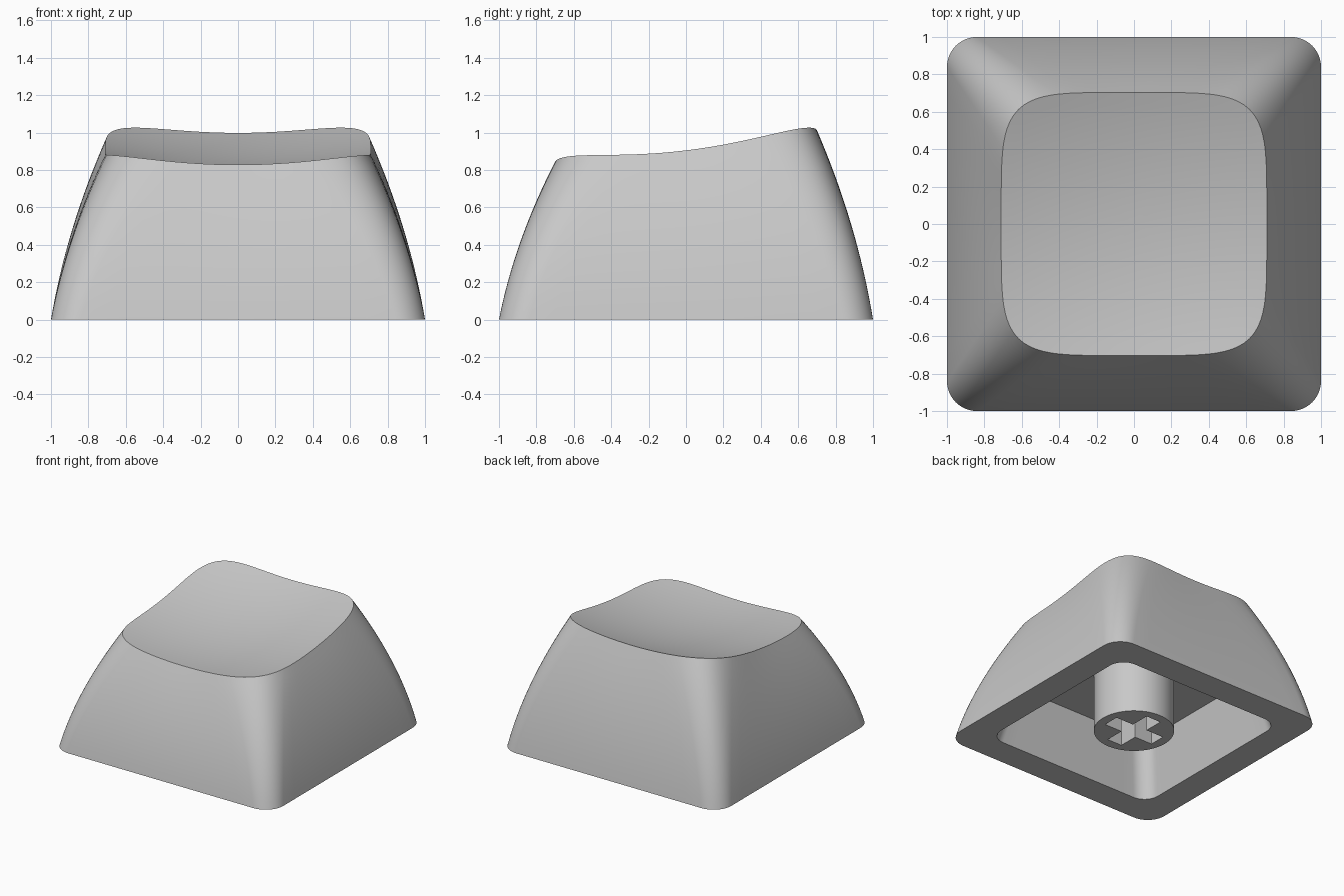
import bpy, bmesh, math

default = bpy.data.objects.get("Cube")
if default:
    bpy.data.objects.remove(default, do_unlink=True)

grey = bpy.data.materials.new("light grey plastic")
grey.use_nodes = True
tone = (0.58, 0.58, 0.58, 1)
grey.diffuse_color = tone
grey.node_tree.nodes["Principled BSDF"].inputs["Base Color"].default_value = tone

CORNER, EDGE = 12, 12


def quarter_turns(points):
    """Repeat points around the z axis in four quarter turns."""
    out = []
    for q in range(4):
        ca, sa = round(math.cos(q * math.pi / 2)), round(math.sin(q * math.pi / 2))
        out += [(x * ca - y * sa, x * sa + y * ca) for x, y in points]
    return out


def rounded_square(half, radius):
    c = half - radius
    side = [(half, -c + 2 * c * i / EDGE) for i in range(EDGE)]
    for i in range(CORNER):
        a = math.pi / 2 * i / CORNER
        side.append((c + radius * math.cos(a), c + radius * math.sin(a)))
    return quarter_turns(side)


def superellipse(half_x, half_y, power):
    """Bowed square whose points line up with those of a rounded square."""
    out = []
    for x, y in rounded_square(1, 0.42):
        f = 1 / (abs(x) ** power + abs(y) ** power) ** (1 / power)
        out.append((x * f * half_x, y * f * half_y))
    return out


def dish(x, y):
    """Height of the scooped, tilted top."""
    return 0.833 + 0.121 * y + 0.143 * x * x + 0.163 * y * y


def bridge(bm, a, b):
    for i in range(len(a)):
        j = (i + 1) % len(a)
        bm.faces.new((a[i], a[j], b[j], b[i]))


def finish(bm, name):
    bmesh.ops.recalc_face_normals(bm, faces=bm.faces)
    mesh = bpy.data.meshes.new(name)
    bm.to_mesh(mesh)
    bm.free()
    mesh.materials.append(grey)
    ob = bpy.data.objects.new(name, mesh)
    bpy.context.collection.objects.link(ob)
    return ob


def select(ob):
    bpy.ops.object.select_all(action='DESELECT')
    ob.select_set(True)
    bpy.context.view_layer.objects.active = ob


def prism(name, pts, z0, z1):
    bm = bmesh.new()
    low = [bm.verts.new((x, y, z0)) for x, y in pts]
    high = [bm.verts.new((x, y, z1)) for x, y in pts]
    bridge(bm, low, high)
    bm.faces.new(low)
    bm.faces.new(high)
    return finish(bm, name)


# Cap shell: curved outer walls from the base outline to the top outline
bm = bmesh.new()
base, top = rounded_square(1, 0.16), superellipse(0.71, 0.703, 5)
rows, steps = [], 16
for k in range(steps + 1):
    t = k / steps
    s = 0.55 * t + 0.45 * t * t
    rows.append([bm.verts.new((b[0] + (p[0] - b[0]) * s, b[1] + (p[1] - b[1]) * s, t * dish(*p)))
                 for b, p in zip(base, top)])
for a, b in zip(rows, rows[1:]):
    bridge(bm, a, b)

# Scooped top, as shrinking rings closed by a fan
last, rings = rows[-1], 12
for k in range(1, rings):
    f = 1 - k / rings
    ring = [bm.verts.new((x * f, y * f, dish(x * f, y * f))) for x, y in top]
    bridge(bm, last, ring)
    last = ring
centre = bm.verts.new((0, 0, dish(0, 0)))
for i in range(len(last)):
    bm.faces.new((last[i], last[(i + 1) % len(last)], centre))

# Bottom rim, tapered cavity and flat ceiling
CEILING = 0.46
mouth = [bm.verts.new((x, y, 0)) for x, y in rounded_square(0.77, 0.13)]
ceiling = [bm.verts.new((x, y, CEILING)) for x, y in rounded_square(0.675, 0.13)]
bridge(bm, rows[0], mouth)
bridge(bm, mouth, ceiling)
bm.faces.new(ceiling)
cap = finish(bm, "cap_shell")

# Stem with a cross-shaped socket
sides, radius = 64, 0.303
stem = prism("stem", [(radius * math.cos(math.tau * i / sides), radius * math.sin(math.tau * i / sides))
                      for i in range(sides)], 0, CEILING + 0.01)
arm, width = 0.228, 0.067
cross = quarter_turns([(arm, -width), (arm, width), (width, width)])
cutter = prism("socket_cutter", cross, -0.1, 0.42)
cutter.hide_render = True
cut = stem.modifiers.new("socket", 'BOOLEAN')
cut.operation = 'DIFFERENCE'
cut.solver = 'EXACT'
cut.object = cutter
select(stem)
bpy.ops.object.modifier_apply(modifier=cut.name)
bpy.data.objects.remove(cutter, do_unlink=True)

for ob in (cap, stem):
    select(ob)
    bpy.ops.object.shade_smooth_by_angle(angle=math.radians(35))
